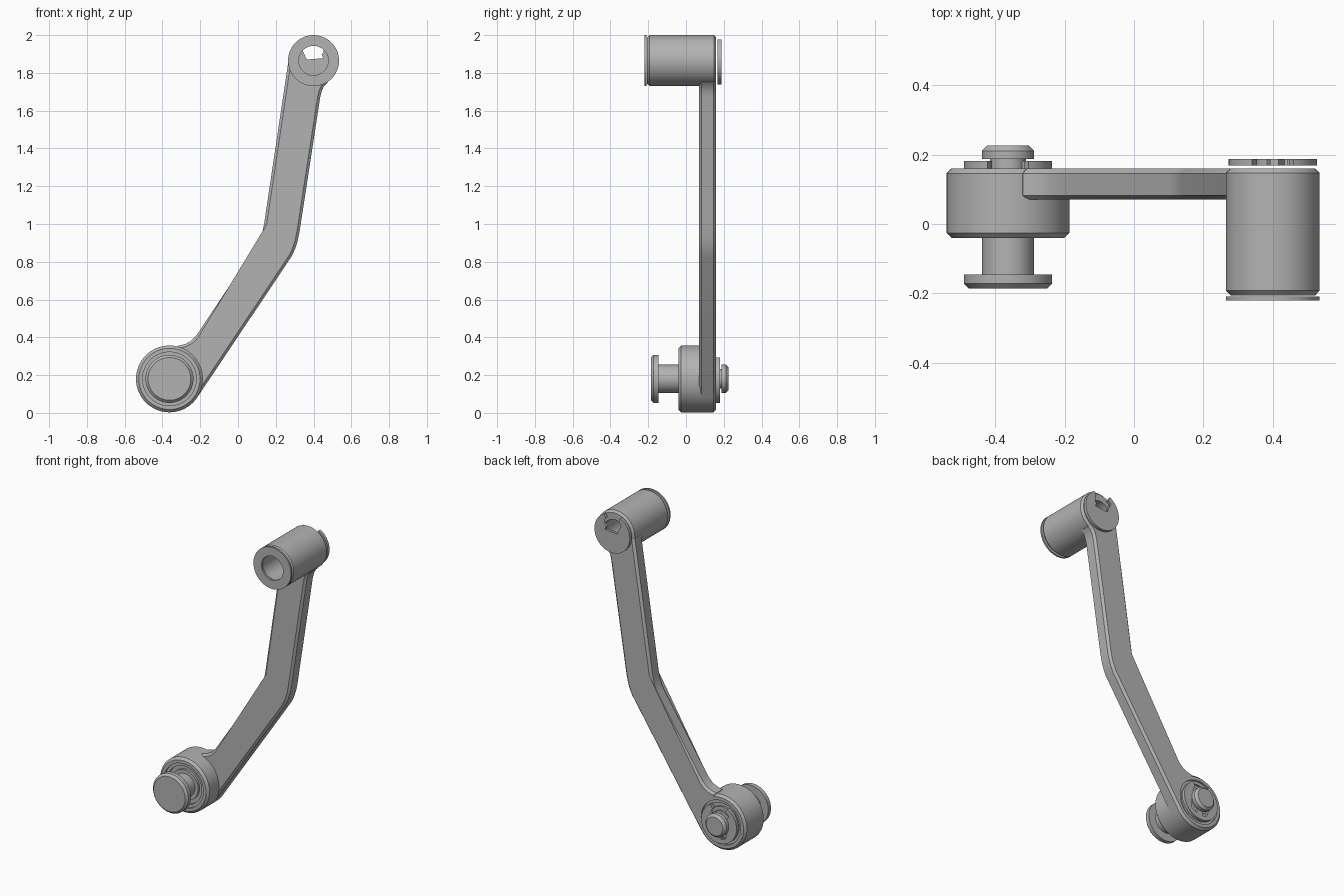
import bpy, bmesh, math
from mathutils import Vector

if "Cube" in bpy.data.objects:
    bpy.data.objects.remove(bpy.data.objects["Cube"])

metal = bpy.data.materials.new("grey metal")
metal.diffuse_color = (0.45, 0.45, 0.45, 1)
metal.use_nodes = True
metal.node_tree.nodes["Principled BSDF"].inputs["Base Color"].default_value = metal.diffuse_color

LOW = Vector((-0.363, 0.18))    # lower pivot centre (x, z)
TOP = Vector((0.40, 1.865))     # upper sleeve centre (x, z)


def finish(name, bm):
    bmesh.ops.remove_doubles(bm, verts=bm.verts, dist=1e-5)
    bmesh.ops.recalc_face_normals(bm, faces=bm.faces)
    mesh = bpy.data.meshes.new(name)
    bm.to_mesh(mesh)
    bm.free()
    mesh.materials.append(metal)
    ob = bpy.data.objects.new(name, mesh)
    bpy.context.collection.objects.link(ob)
    bpy.ops.object.select_all(action='DESELECT')
    bpy.context.view_layer.objects.active = ob
    ob.select_set(True)
    bpy.ops.object.shade_smooth_by_angle(angle=math.radians(30))


def lathe(name, centre, profile, closed=True, n=64):
    """Spin (radius, y) points around a y axis through centre."""
    bm = bmesh.new()
    rings = []
    for r, y in profile:
        if r == 0:
            rings.append([bm.verts.new((centre.x, y, centre.y))] * n)
        else:
            rings.append([bm.verts.new((centre.x + r * math.cos(2 * math.pi * i / n), y,
                                        centre.y + r * math.sin(2 * math.pi * i / n)))
                          for i in range(n)])
    pairs = list(zip(rings, rings[1:])) + ([(rings[-1], rings[0])] if closed else [])
    for a, b in pairs:
        for i in range(n):
            j = (i + 1) % n
            face = list(dict.fromkeys((a[i], a[j], b[j], b[i])))
            bm.faces.new(face)
    finish(name, bm)


def arc(c, r, a0, a1, n):
    return [c + r * Vector((math.cos(math.radians(a0 + (a1 - a0) * i / n)),
                            math.sin(math.radians(a0 + (a1 - a0) * i / n)))) for i in range(n + 1)]


def inset(pts, d):
    """Move a counter-clockwise outline inward by d, with limited mitres."""
    out = []
    for i, p in enumerate(pts):
        e0 = (p - pts[i - 1]).normalized()
        e1 = (pts[(i + 1) % len(pts)] - p).normalized()
        n0, n1 = Vector((-e0.y, e0.x)), Vector((-e1.y, e1.x))
        m = (n0 + n1).normalized()
        out.append(p + m * d / max(m.dot(n0), 0.6))
    return out


def prism(name, outline, layers):
    """Stack the outline at each (y, inset) layer and cap both ends."""
    bm = bmesh.new()
    rings = [[bm.verts.new((p.x, y, p.y)) for p in inset(outline, d)] for y, d in layers]
    n = len(outline)
    for a, b in zip(rings, rings[1:]):
        for i in range(n):
            j = (i + 1) % n
            bm.faces.new((a[i], a[j], b[j], b[i]))
    caps = [bm.faces.new(rings[0]), bm.faces.new(rings[-1])]
    bmesh.ops.triangulate(bm, faces=caps)
    finish(name, bm)


def clip(name, centre, y0, y1, tooth_r):
    """Open retaining ring with three inward teeth and a gap at the top."""
    pts = arc(centre, 0.127, 118, 422, 60)
    for a in range(422, 117, -2):
        tooth = any(abs(a - t) <= 13 for t in (165, 275, 385))
        r = tooth_r if tooth else 0.098
        pts.append(centre + r * Vector((math.cos(math.radians(a)), math.sin(math.radians(a)))))
    prism(name, pts, [(y0, 0), (y1, 0)])


# Bent arm, ending inside the walls of both bosses
right = [(0.285, 0.83), (0.303, 0.87), (0.316, 0.91), (0.326, 0.96),
         (0.435, 1.67), (0.442, 1.70), (0.455, 1.73), (0.475, 1.75)]
left = [(0.265, 1.85), (0.138, 1.00), (0.130, 0.96), (0.117, 0.92), (0.10, 0.89),
        (-0.20, 0.44), (-0.222, 0.408), (-0.25, 0.38), (-0.28, 0.364), (-0.32, 0.355)]
outline = ([Vector(p) for p in right] + arc(TOP, 0.108, -57, -188, 20)
           + [Vector(p) for p in left] + arc(LOW, 0.147, 76, -34, 20)
           + [LOW + 0.177 * Vector((math.cos(math.radians(-34)), math.sin(math.radians(-34))))])
prism("bent_arm", outline, [(0.07, 0.014), (0.082, 0), (0.146, 0), (0.16, 0.014)])

# Lower boss and the grooved bearing pressed into it
lathe("lower_boss", LOW, [(0.142, -0.041), (0.162, -0.041), (0.177, -0.026), (0.177, 0.146),
                          (0.163, 0.16), (0.142, 0.16)])
lathe("bearing", LOW, [(0.075, -0.03), (0.098, -0.03), (0.098, -0.015), (0.122, -0.015),
                       (0.122, -0.03), (0.142, -0.03), (0.142, 0.148), (0.122, 0.148),
                       (0.122, 0.135), (0.098, 0.135), (0.098, 0.148), (0.075, 0.148)])

# Pin with a flanged head, a clip groove and a chamfered tip
lathe("pivot_pin", LOW, [(0, -0.186), (0.113, -0.186), (0.127, -0.172), (0.127, -0.145),
                         (0.075, -0.145), (0.075, 0.16), (0.052, 0.16), (0.052, 0.187),
                         (0.075, 0.187), (0.075, 0.211), (0.06, 0.226), (0, 0.226)], closed=False)
clip("pin_clip", LOW, 0.16, 0.181, 0.05)

# Upper sleeve with its front washer and rear clip
lathe("upper_sleeve", TOP, [(0.078, -0.206), (0.122, -0.206), (0.135, -0.192), (0.135, 0.147),
                            (0.122, 0.16), (0.078, 0.16)])
lathe("sleeve_washer", TOP, [(0.078, -0.22), (0.135, -0.22), (0.135, -0.209), (0.078, -0.209)])
clip("sleeve_clip", TOP, 0.168, 0.187, 0.054)
